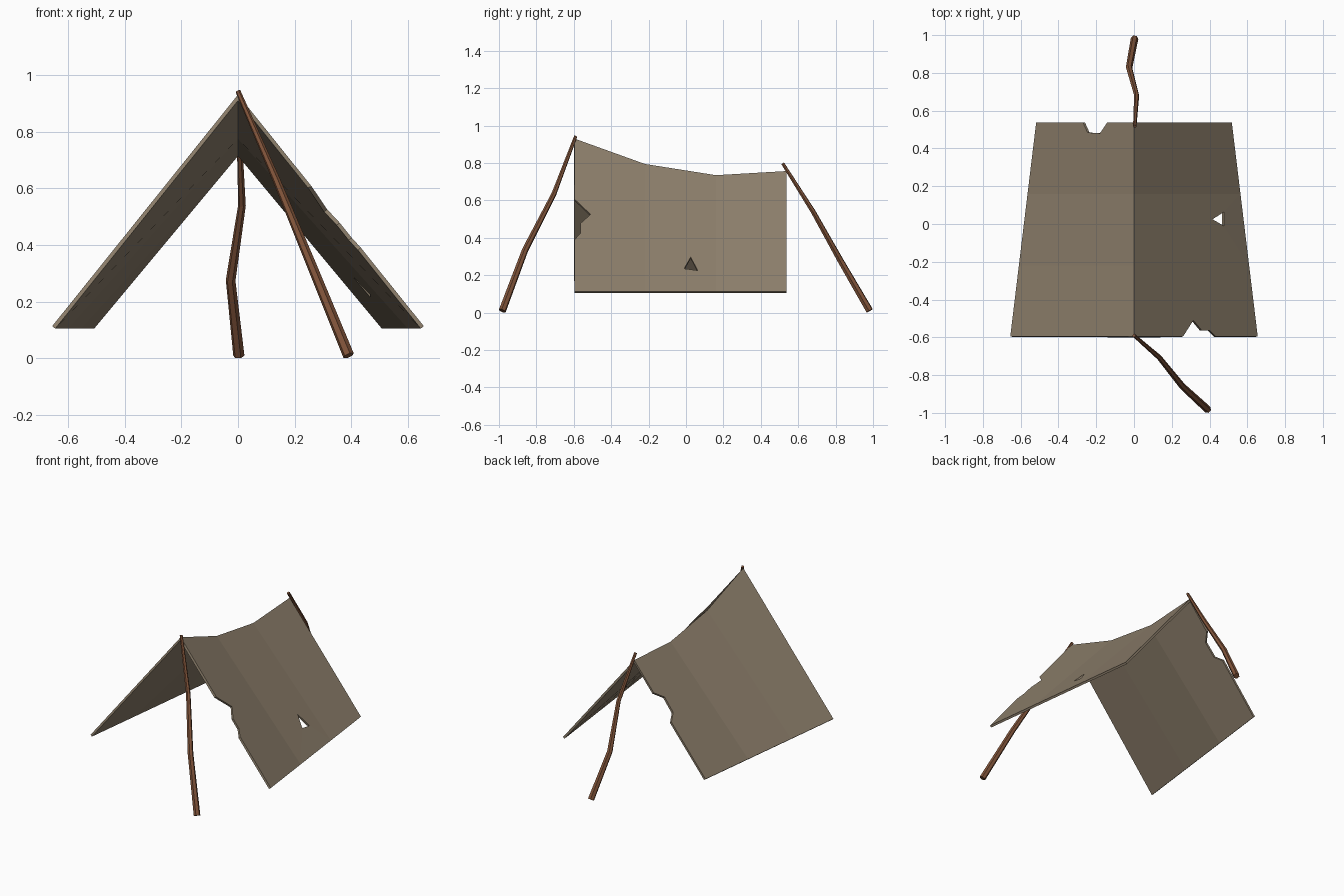
import bpy, bmesh
from mathutils import Vector

if "Cube" in bpy.data.objects:
    bpy.data.objects.remove(bpy.data.objects["Cube"])

RIDGE = [(-0.595, 0.93), (-0.22, 0.795), (0.16, 0.735), (0.537, 0.757)]
HEM_Z = 0.114
THICK = 0.014


def material(name, rgb):
    m = bpy.data.materials.new(name)
    m.diffuse_color = (*rgb, 1)
    m.use_nodes = True
    m.node_tree.nodes["Principled BSDF"].inputs["Base Color"].default_value = m.diffuse_color
    return m


def half_width(y):
    return 0.655 + (0.518 - 0.655) * (y + 0.595) / 1.132


def ridge_z(y):
    for (y0, z0), (y1, z1) in zip(RIDGE, RIDGE[1:]):
        if y <= y1 or y1 == RIDGE[-1][0]:
            return z0 + (z1 - z0) * (y - y0) / (y1 - y0)


def on_cloth(x, y):
    zr = ridge_z(y)
    return Vector((x, y, zr - (zr - HEM_Z) * abs(x) / half_width(y)))


def mesh_object(name, bm):
    bmesh.ops.recalc_face_normals(bm, faces=bm.faces)
    me = bpy.data.meshes.new(name)
    bm.to_mesh(me)
    bm.free()
    ob = bpy.data.objects.new(name, me)
    bpy.context.collection.objects.link(ob)
    return ob


cloth_mat = material("canvas", (0.27, 0.215, 0.15))
wood_mat = material("wood", (0.21, 0.085, 0.04))

# sagging cloth draped over the ridge
bm = bmesh.new()
rows = [[bm.verts.new(on_cloth(s * half_width(y), y)) for s in (-1, 0, 1)] for y, z in RIDGE]
for a, b in zip(rows, rows[1:]):
    for i in (0, 1):
        bm.faces.new((a[i], a[i + 1], b[i + 1], b[i]))
bm.normal_update()
if sum(f.normal.z for f in bm.faces) < 0:
    bmesh.ops.reverse_faces(bm, faces=bm.faces)
me = bpy.data.meshes.new("cloth")
bm.to_mesh(me)
bm.free()
cloth = bpy.data.objects.new("cloth", me)
bpy.context.collection.objects.link(cloth)
me.materials.append(cloth_mat)
sol = cloth.modifiers.new("thickness", 'SOLIDIFY')
sol.thickness = THICK
sol.offset = -1
sol.use_even_offset = True


# torn notches and a hole, cut square to the cloth
def tear(name, pts):
    side = 1 if pts[0][0] > 0 else -1
    n = Vector((0.77 * side, 0, 0.64)) * 0.06
    b = bmesh.new()
    lo = [b.verts.new(on_cloth(x, y) - n) for x, y in pts]
    hi = [b.verts.new(on_cloth(x, y) + n) for x, y in pts]
    b.faces.new(lo)
    b.faces.new(hi)
    for i in range(len(pts)):
        j = (i + 1) % len(pts)
        b.faces.new((lo[i], lo[j], hi[j], hi[i]))
    bmesh.ops.triangulate(b, faces=b.faces)
    cutter = mesh_object(name, b)
    cutter.hide_render = True
    mod = cloth.modifiers.new(name, 'BOOLEAN')
    mod.operation = 'DIFFERENCE'
    mod.solver = 'EXACT'
    mod.object = cutter
    return cutter


cutters = [
    tear("front_tear", [(0.248, -0.615), (0.26, -0.595), (0.31, -0.51), (0.357, -0.563),
                        (0.40, -0.563), (0.432, -0.595), (0.445, -0.615)]),
    tear("side_hole", [(0.415, 0.025), (0.475, 0.063), (0.475, -0.01)]),
    tear("back_tear", [(-0.285, 0.56), (-0.27, 0.537), (-0.243, 0.484), (-0.177, 0.48),
                       (-0.142, 0.537), (-0.13, 0.56)]),
]

# bake the cuts and drop the cutters
dg = bpy.context.evaluated_depsgraph_get()
baked = bpy.data.meshes.new_from_object(cloth.evaluated_get(dg))
cloth.modifiers.clear()
cloth.data = baked
for c in cutters:
    bpy.data.objects.remove(c)


# crooked tapering poles
def pole(name, pts):
    cu = bpy.data.curves.new(name, 'CURVE')
    cu.dimensions = '3D'
    cu.bevel_depth = 0.02
    cu.bevel_resolution = 1
    cu.use_fill_caps = True
    sp = cu.splines.new('POLY')
    sp.points.add(len(pts) - 1)
    sp.use_smooth = False
    for p, (co, r) in zip(sp.points, zip(pts, (1.0, 0.86, 0.68, 0.45))):
        p.co = (*co, 1)
        p.radius = r
    cu.materials.append(wood_mat)
    ob = bpy.data.objects.new(name, cu)
    bpy.context.collection.objects.link(ob)
    bpy.ops.object.select_all(action='DESELECT')
    ob.select_set(True)
    bpy.context.view_layer.objects.active = ob
    bpy.ops.object.convert(target='MESH')


pole("front_pole", [(0.39, -0.982, 0.01), (0.257, -0.86, 0.335), (0.133, -0.706, 0.635), (0, -0.59, 0.942)])
pole("back_pole", [(0.003, 0.982, 0.01), (-0.026, 0.828, 0.275), (0.014, 0.68, 0.54), (0.004, 0.517, 0.798)])
